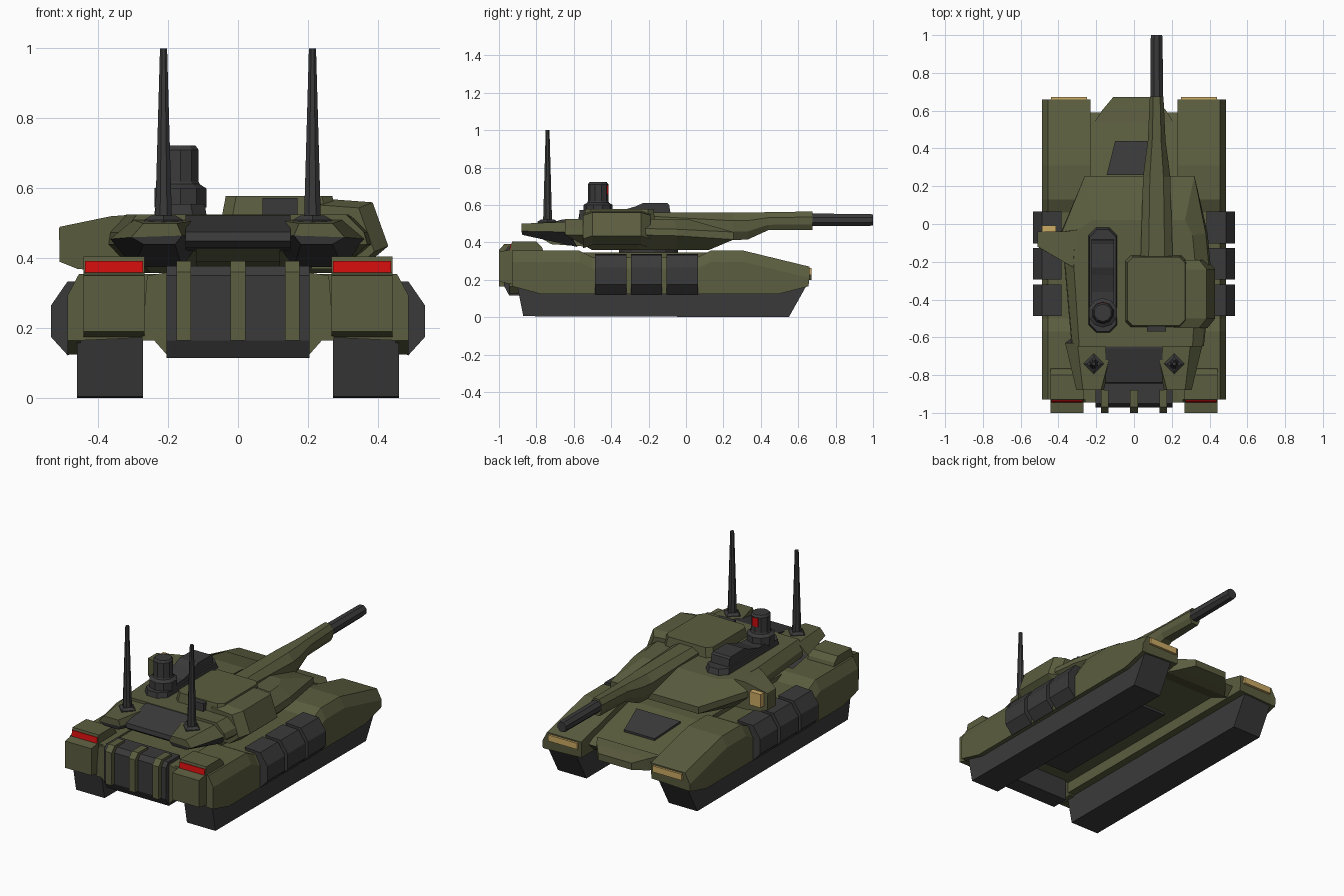
import bpy, bmesh, math
from mathutils import Vector


def material(name, rgb):
    m = bpy.data.materials.new(name)
    m.diffuse_color = (*rgb, 1)
    return m


OLIVE = material("olive", (0.105, 0.11, 0.05))
DARK = material("dark_grey", (0.042, 0.042, 0.042))
RED = material("red", (0.6, 0.004, 0.004))
AMBER = material("amber", (0.6, 0.4, 0.13))


def loft(name, rings, mat, mirror=False):
    """Skin equal-length rings of points and cap both ends."""
    bm = bmesh.new()
    vs = [[bm.verts.new(Vector(p)) for p in r] for r in rings]
    n = len(vs[0])
    for a, b in zip(vs, vs[1:]):
        for i in range(n):
            j = (i + 1) % n
            bm.faces.new((a[i], a[j], b[j], b[i]))
    bm.faces.new(vs[0])
    bm.faces.new(vs[-1])
    bmesh.ops.recalc_face_normals(bm, faces=bm.faces)
    me = bpy.data.meshes.new(name)
    bm.to_mesh(me)
    bm.free()
    me.materials.append(mat)
    ob = bpy.data.objects.new(name, me)
    bpy.context.collection.objects.link(ob)
    if mirror:
        ob.modifiers.new("mirror", "MIRROR")
    return ob


def slab(name, x0, x1, prof, mat, mirror=False):
    """Side profile (y, z) extruded across x."""
    return loft(name, [[(x, y, z) for y, z in prof] for x in (x0, x1)], mat, mirror)


def box(name, x0, x1, y0, y1, z0, z1, mat, mirror=False):
    return slab(name, x0, x1, [(y0, z0), (y1, z0), (y1, z1), (y0, z1)], mat, mirror)


def cut_rect(x0, x1, y0, y1, z, c):
    """Rectangle with chamfered corners, lying flat."""
    return [(x0 + c, y0, z), (x1 - c, y0, z), (x1, y0 + c, z), (x1, y1 - c, z),
            (x1 - c, y1, z), (x0 + c, y1, z), (x0, y1 - c, z), (x0, y0 + c, z)]


def turned(name, x, y, steps, n, mat, mirror=False, phase=.5):
    """Stack of (radius, z) polygons around a vertical axis."""
    rings = [[(x + r * math.cos(math.tau * (i + phase) / n),
               y + r * math.sin(math.tau * (i + phase) / n), z) for i in range(n)]
             for r, z in steps]
    return loft(name, rings, mat, mirror)


# Tracks
slab("track", .272, .46, [(-.87, .005), (.55, 0), (.645, .17), (.60, .2),
                          (-.88, .2), (-.905, .18)], DARK, True)

# Fenders with bevelled outer skirts
side = [(-.78, .125), (.5, .125), (.655, .165), (.66, .27), (.31, .355), (.13, .355),
        (.06, .32), (-.5, .32), (-.57, .355), (-.93, .355), (-.93, .165)]
loft("fender", [
    [(.23, y, max(z, .175)) for y, z in side],
    [(.45, y, max(z, .165)) for y, z in side],
    [(.455, y, z) for y, z in side],
    [(.487, y, z - .06 if z > .25 else z) for y, z in side]], OLIVE, True)

# Side armour plates
plate = [(.385, .338), (.488, .333), (.535, .265), (.535, .175), (.487, .122), (.47, .13)]
for i, y0 in enumerate((-.487, -.295, -.103)):
    loft(f"side_plate_{i + 1}", [[(x, y, z) for x, z in plate] for y in (y0, y0 + .168)],
         DARK, True)

# Centre hull, belly plate, nose and glacis hatch
slab("hull", -.25, .25, [(-.9, .24), (-.9, .345), (.2, .345), (.545, .255), (.59, .23),
                         (.54, .18), (.4, .24)], OLIVE)
box("belly_plate", -.14, .14, -.75, .1, .225, .25, DARK)
loft("nose", [
    [(-.21, .54, .18), (.21, .54, .18), (.21, .54, .262), (-.21, .54, .262)],
    [(-.17, .60, .185), (.17, .60, .185), (.17, .60, .255), (-.17, .60, .255)],
    [(-.11, .672, .20), (.11, .672, .20), (.11, .672, .24), (-.11, .672, .24)]], OLIVE)
loft("glacis_hatch", [
    [(-.145, .26, .32 + d), (.145, .26, .32 + d), (.10, .44, .273 + d), (-.10, .44, .273 + d)]
    for d in (0, .022)], DARK)
box("headlight", .25, .44, .65, .672, .225, .262, AMBER, True)

# Rear light housings
slab("rear_light_housing", .268, .442,
     [(-.76, .34), (-.77, .375), (-.80, .405), (-.93, .405), (-.94, .36), (-1, .35),
      (-1, .19), (-.93, .175), (-.88, .25)], OLIVE, True)
slab("rear_light", .272, .438, [(-.925, .355), (-.925, .39), (-.938, .392), (-.945, .356)],
     RED, True)

# Rear grille and its bars
slab("rear_grille", -.205, .205, [(-.84, .115), (-.945, .115), (-.972, .165), (-.972, .35),
                                  (-.95, .378), (-.84, .378)], DARK)
for i, x in enumerate((-.155, 0, .155)):
    slab(f"grille_bar_{i + 1}", x - .021, x + .021,
         [(-.88, .165), (-1, .165), (-1, .36), (-.97, .392), (-.88, .392)], OLIVE)
loft("rear_corner", [[(.2, y, .12), (.24, y, .165), (.275, y, .165), (.26, y, .35), (.2, y, .36)]
                     for y in (-.945, -.85)], OLIVE, True)

# Turret body: underside, waist, shoulder and roof rings
turned("turret_ring", 0, -.2, [(.16, .33), (.16, .37)], 16, DARK)
loft("turret", [
    [(-.20, .12, .358), (.26, .12, .358), (.31, -.05, .358), (.32, -.25, .358),
     (.28, -.5, .358), (-.25, -.5, .358), (-.30, -.2, .358), (-.30, -.04, .358)],
    [(-.26, .255, .415), (.32, .255, .415), (.39, -.05, .435), (.41, -.27, .44),
     (.37, -.645, .44), (-.33, -.645, .44), (-.37, -.2, .44), (-.385, -.04, .435)],
    [(-.26, .255, .455), (.32, .255, .455), (.38, -.05, .47), (.40, -.27, .475),
     (.36, -.648, .475), (-.325, -.648, .475), (-.365, -.2, .475), (-.38, -.04, .47)],
    [(-.22, .02, .522), (.27, .02, .522), (.31, -.06, .523), (.33, -.27, .525),
     (.31, -.648, .525), (-.29, -.648, .525), (-.32, -.2, .525), (-.31, -.04, .523)]], OLIVE)

# Left wing with its lamp
loft("turret_wing", [
    [(-.28, -.03, .36), (-.28, -.24, .36), (-.30, -.24, .525), (-.30, -.03, .525)],
    [(-.365, -.035, .36), (-.365, -.205, .36), (-.365, -.205, .52), (-.365, -.04, .52)],
    [(-.46, -.04, .37), (-.46, -.15, .37), (-.51, -.12, .49), (-.51, -.04, .49)],
    [(-.51, -.04, .39), (-.51, -.12, .39), (-.512, -.12, .485), (-.512, -.04, .485)]], OLIVE)
box("wing_lamp", -.487, -.413, -.06, -.008, .41, .49, AMBER)

# Right cheek pod
pod = [(.25, .57), (.385, .56), (.43, .435), (.37, .385), (.25, .385)]
loft("cheek_pod", [[(x - d, y, z - d * .4) for x, z in pod]
                   for y, d in ((-.55, .04), (-.5, 0), (-.24, 0), (-.19, .04))], OLIVE)

# Rear bustle pods: olive upper half, grey lower half
loft("bustle_pod", [
    [(.10, -.63, .46), (.11, -.63, .51), (.30, -.63, .51), (.365, -.63, .455)],
    [(.16, -.88, .465), (.175, -.88, .50), (.27, -.88, .50), (.305, -.88, .46)]], OLIVE, True)
loft("bustle_underside", [
    [(.10, -.63, .46), (.16, -.58, .375), (.30, -.58, .375), (.365, -.63, .455)],
    [(.16, -.88, .465), (.18, -.875, .44), (.27, -.875, .44), (.305, -.88, .46)]], DARK, True)
slab("bustle_deck", -.15, .15, [(-.62, .42), (-.82, .43), (-.845, .45), (-.84, .475),
                                (-.66, .522), (-.62, .522)], DARK)
slab("bustle_beam", -.12, .12, [(-.5, .375), (-.72, .39), (-.78, .425), (-.5, .43)], OLIVE)

# Roof hatch
loft("roof_hatch", [cut_rect(-.047, .282, -.548, -.165, .515, .03),
                    cut_rect(-.035, .27, -.538, -.175, .578, .03)], OLIVE)
box("hatch_hinge", .07, .17, -.57, -.53, .52, .572, DARK)

# Sight rail and periscope
loft("sight_rail_base", [cut_rect(-.242, -.088, -.578, -.015, .51, .04),
                         cut_rect(-.235, -.095, -.57, -.03, .555, .04)], DARK)
slab("sight_rail", -.225, -.105, [(-.5, .54), (-.5, .56), (-.36, .565), (-.27, .592),
                                  (-.23, .61), (-.10, .61), (-.09, .6), (-.08, .54)], DARK)
turned("periscope", -.165, -.47, [(.078, .545), (.078, .6), (.058, .612), (.055, .62),
                                  (.055, .71), (.046, .722)], 10, DARK)
box("periscope_lens", -.185, -.145, -.44, -.415, .655, .705, RED)

# Gun sleeve and barrel
GX = .12


def gun_section(y, w, z0, z1):
    c = (z1 - z0) * .3
    return [(GX + x, y, z) for x, z in
            ((-w * .6, z0), (w * .6, z0), (w, z0 + c), (w, z1 - c),
             (w * .5, z1), (-w * .5, z1), (-w, z1 - c), (-w, z0 + c))]


loft("gun_sleeve", [gun_section(-.18, .085, .49, .56), gun_section(.25, .072, .412, .56),
                    gun_section(.33, .062, .415, .56), gun_section(.44, .047, .465, .561),
                    gun_section(.675, .036, .466, .565)], OLIVE)
loft("gun_barrel", [[(GX + r * math.cos(math.tau * (i + .5) / 8), y,
                      .52 + r * math.sin(math.tau * (i + .5) / 8)) for i in range(8)]
                    for y, r in ((.6, .037), (.985, .034), (1.0, .031))], DARK)

# Antennas
turned("antenna_base", .213, -.74, [(.055, .49), (.055, .51), (.035, .522)], 4, DARK, True, 0)
turned("antenna", .213, -.74, [(.026, .51), (.011, 1.0)], 8, DARK, True)
